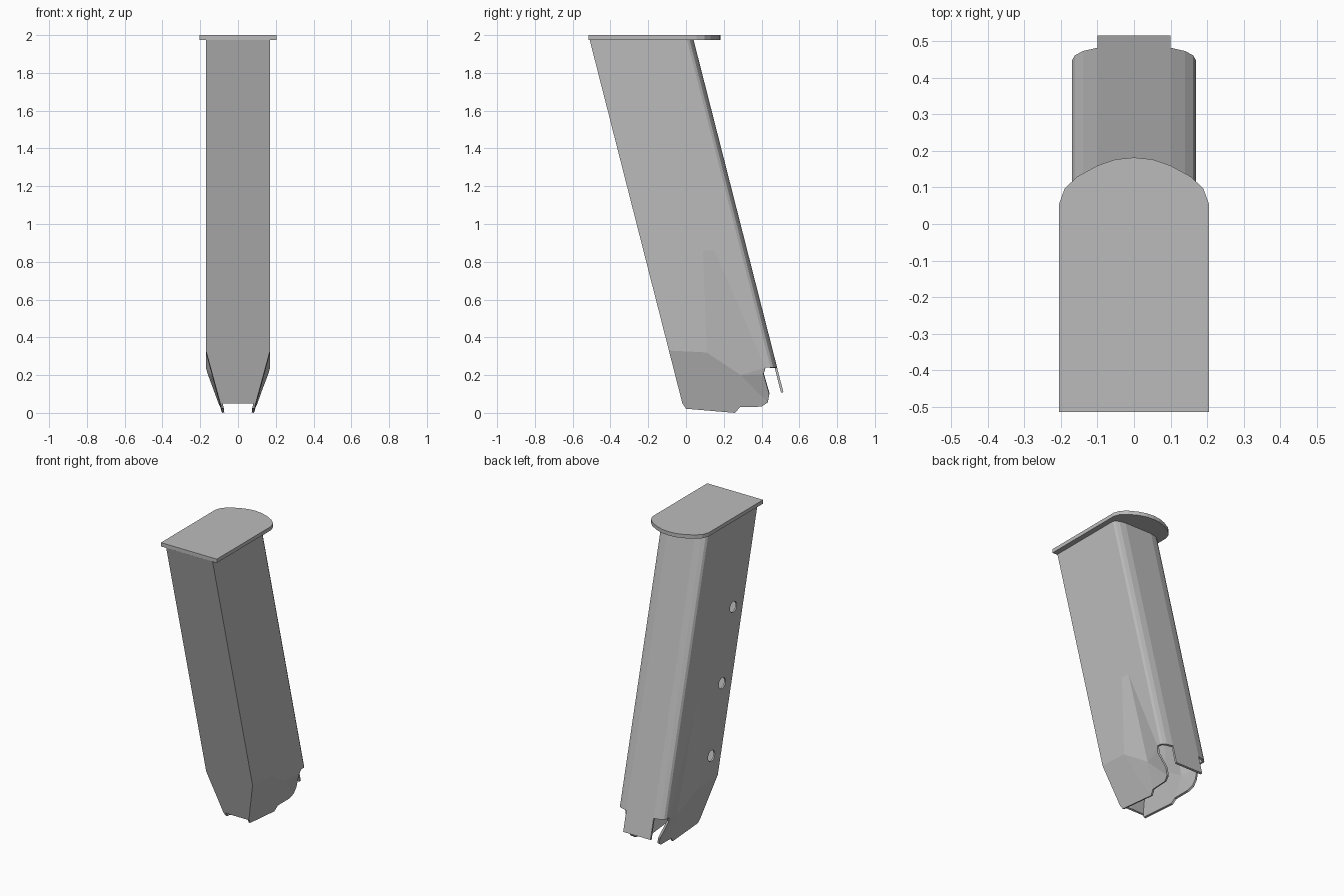
import bpy
import bmesh
from math import pi
from mathutils import Matrix, Vector

cube = bpy.data.objects.get("Cube")
if cube:
    bpy.data.objects.remove(cube, do_unlink=True)

steel = bpy.data.materials.new("grey_steel")
steel.use_nodes = True
grey = (0.5, 0.5, 0.5, 1)
steel.diffuse_color = grey
steel.node_tree.nodes["Principled BSDF"].inputs["Base Color"].default_value = grey

TOP = 1.98      # tube top, tucked into the plate
HALF = 0.17     # half width of the tube
LEAN = 0.255    # backward lean per unit of height


def lean(x, depth, z):
    """Point on the leaning tube, depth measured from its front wall."""
    return (x, depth - 0.51 + (1.975 - z) * LEAN, z)


def make_object(name, bm):
    mesh = bpy.data.meshes.new(name)
    bm.to_mesh(mesh)
    bm.free()
    mesh.materials.append(steel)
    obj = bpy.data.objects.new(name, mesh)
    bpy.context.collection.objects.link(obj)
    return obj


# Tube: named points of one half, mirrored below
pts = {
    # front wall
    "mid_top": lean(0, 0, TOP), "mid_bend": lean(0, 0, 0.33), "mid_end": lean(0, 0, 0.05),
    "front_top": lean(HALF, 0, TOP), "front_bend": lean(HALF, 0, 0.33),
    "front_end": lean(0.093, 0, 0.05), "front_tip": (0.088, 0, 0.022),
    # pressed groove in the side
    "groove_a": (HALF, 0.09, 0.86), "groove_b": (HALF, 0.15, 0.86),
    "side_bend": (HALF, 0.11, 0.32), "valley": (0.137, 0.29, 0.2),
    # lip
    "lip_low": (0.085, 0.26, 0), "lip_step": (0.092, 0.285, 0.03),
    "lip_a": (0.095, 0.4, 0.033), "lip_b": (0.105, 0.433, 0.055),
    "lip_c": (0.12, 0.44, 0.1), "lip_d": (0.16, 0.41, 0.205),
    "notch": (HALF, 0.42, 0.24),
}
# rounded back corner, one column per section point
corner = [(HALF, 0.515), (0.162, 0.529), (0.14, 0.541), (0.1, 0.55), (0, 0.55)]
for i, (x, depth) in enumerate(corner):
    pts[f"top{i}"] = lean(x, depth, TOP)
    pts[f"low{i}"] = lean(x, depth, 0.24)
    pts[f"tab{i}"] = lean(x, depth, 0.11)

faces = [
    "mid_top mid_bend front_bend front_top",
    "mid_bend mid_end front_end front_bend",
    "front_top front_bend side_bend groove_a",
    "front_top groove_a groove_b top0",
    "groove_b notch low0 top0",
    "front_bend front_end front_tip lip_low side_bend",
    "side_bend lip_low lip_step valley",
    "groove_a side_bend valley groove_b",
    "groove_b valley notch",
    "valley lip_step lip_a lip_b",
    "valley lip_b lip_c lip_d",
    "valley lip_d notch",
    "low3 tab3 tab4 low4",
]
faces += [f"top{i} low{i} low{i + 1} top{i + 1}" for i in range(len(corner) - 1)]

bm = bmesh.new()
for side in (1, -1):
    verts = {k: bm.verts.new((side * x, y, z)) for k, (x, y, z) in pts.items()}
    for names in faces:
        loop = [verts[n] for n in names.split()]
        bm.faces.new(loop if side == 1 else loop[::-1])
bmesh.ops.remove_doubles(bm, verts=bm.verts, dist=0.0005)
bmesh.ops.delete(bm, geom=[v for v in bm.verts if not v.link_faces], context='VERTS')
bmesh.ops.recalc_face_normals(bm, faces=bm.faces)
bm.normal_update()
front = min(bm.faces, key=lambda f: f.calc_center_median().y)
if front.normal.y > 0:
    bmesh.ops.reverse_faces(bm, faces=bm.faces)
tube = make_object("tube", bm)

wall = tube.modifiers.new("wall", 'SOLIDIFY')
wall.thickness = 0.013
wall.offset = -1

# Round holes through one side wall
bm = bmesh.new()
for z in (1.38, 0.92, 0.48):
    spot = Matrix.Translation(Vector(lean(-HALF, 0.105, z)))
    bmesh.ops.create_cone(bm, cap_ends=True, segments=16, radius1=0.036, radius2=0.036,
                          depth=0.1, matrix=spot @ Matrix.Rotation(pi / 2, 4, 'Y'))
cutter = make_object("hole_cutter", bm)
cutter.hide_render = True
holes = tube.modifiers.new("holes", 'BOOLEAN')
holes.operation = 'DIFFERENCE'
holes.solver = 'EXACT'
holes.object = cutter

# Bake the wall and holes, then drop the cutter
bpy.context.view_layer.update()
baked = bpy.data.meshes.new_from_object(
    tube.evaluated_get(bpy.context.evaluated_depsgraph_get()))
tube.modifiers.clear()
tube.data = baked
bpy.data.objects.remove(cutter, do_unlink=True)

# End plate with a rounded back
half = [(0.205, -0.515), (0.205, 0.055), (0.19, 0.097), (0.155, 0.13),
        (0.1, 0.16), (0.05, 0.177)]
outline = half + [(0, 0.182)] + [(-x, y) for x, y in reversed(half)]
bm = bmesh.new()
base = bm.faces.new([bm.verts.new((x, y, 1.975)) for x, y in outline])
lid = bmesh.ops.extrude_face_region(bm, geom=[base])["geom"]
bmesh.ops.translate(bm, vec=(0, 0, 0.025),
                    verts=[g for g in lid if isinstance(g, bmesh.types.BMVert)])
bmesh.ops.recalc_face_normals(bm, faces=bm.faces)
make_object("end_plate", bm)
